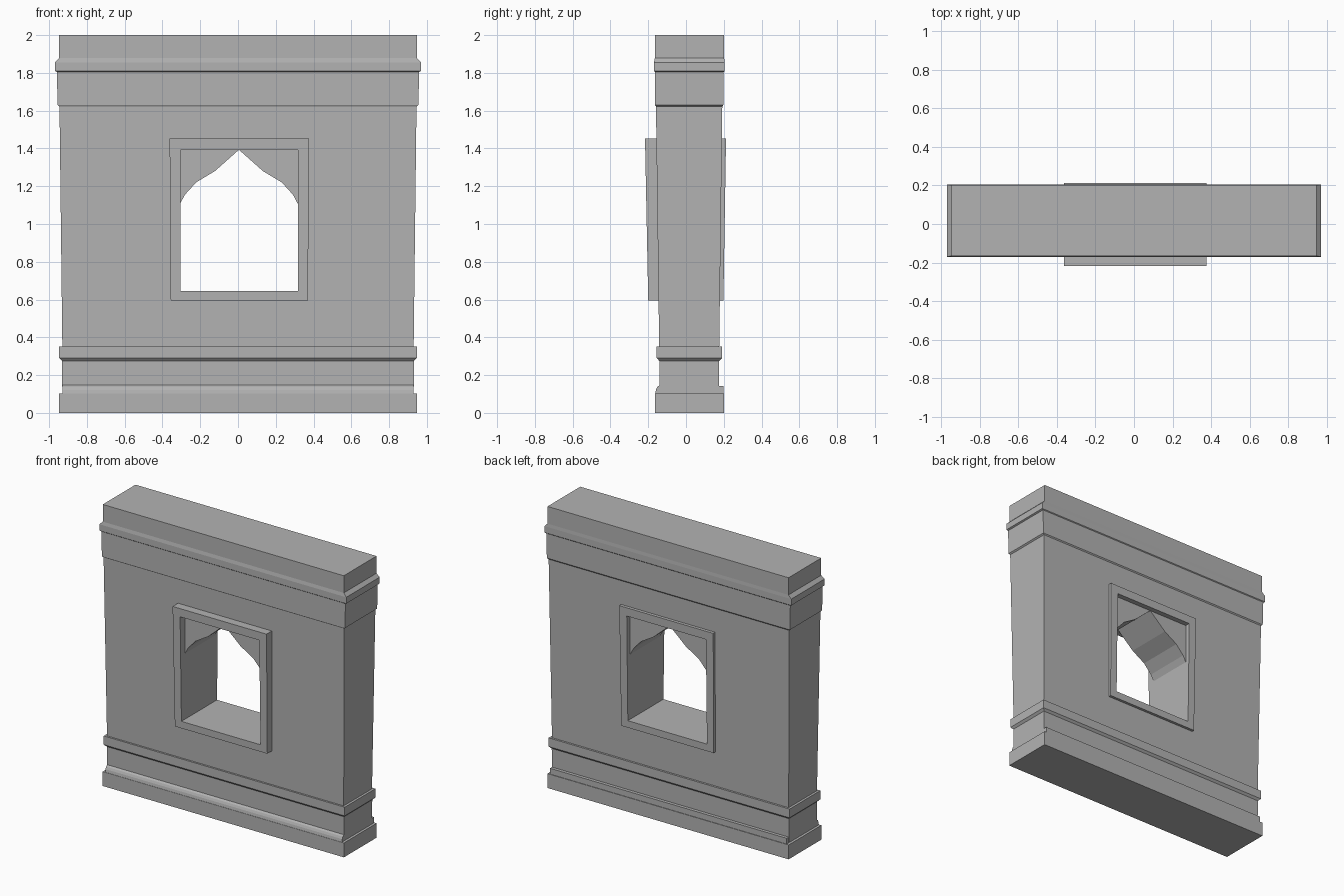
import bpy
import bmesh

cube = bpy.data.objects.get("Cube")
if cube:
    bpy.data.objects.remove(cube, do_unlink=True)

stone = bpy.data.materials.new("grey_stone")
stone.use_nodes = True
GREY = (0.45, 0.45, 0.45, 1)
stone.diffuse_color = GREY
stone.node_tree.nodes["Principled BSDF"].inputs["Base Color"].default_value = GREY


def finish(name, bm):
    bmesh.ops.recalc_face_normals(bm, faces=bm.faces)
    mesh = bpy.data.meshes.new(name)
    bm.to_mesh(mesh)
    bm.free()
    mesh.materials.append(stone)
    obj = bpy.data.objects.new(name, mesh)
    bpy.context.collection.objects.link(obj)
    return obj


def loft(name, rings):
    """Closed solid through matching rings of points."""
    bm = bmesh.new()
    loops = [[bm.verts.new(p) for p in ring] for ring in rings]
    n = len(loops[0])
    for a, b in zip(loops, loops[1:]):
        for i in range(n):
            j = (i + 1) % n
            bm.faces.new((a[i], a[j], b[j], b[i]))
    bm.faces.new(loops[0])
    bm.faces.new(loops[-1])
    return finish(name, bm)


def stack(name, levels):
    """Rectangles given as height, half width, front y, back y."""
    return loft(name, [[(-w, f, z), (w, f, z), (w, b, z), (-w, b, z)]
                       for z, w, f, b in levels])


# Wall with all its horizontal mouldings
wall = stack("wall", [
    (0, 0.948, -0.165, 0.202), (0.102, 0.948, -0.165, 0.202),
    (0.102, 0.93, -0.14, 0.175), (0.275, 0.932, -0.141, 0.176),
    (0.29, 0.947, -0.155, 0.19), (0.352, 0.947, -0.155, 0.19),
    (0.352, 0.93, -0.142, 0.176), (1.622, 0.945, -0.159, 0.192),
    (1.63, 0.955, -0.164, 0.198), (1.805, 0.959, -0.164, 0.199),
    (1.81, 0.97, -0.17, 0.204), (1.855, 0.97, -0.17, 0.204),
    (1.878, 0.947, -0.165, 0.202), (2, 0.947, -0.165, 0.202)])

# Plinth mouldings: rounded on the front, square on the back
profiles = {
    "front_plinth_moulding": [(-0.1, 0.1), (-0.163, 0.1), (-0.159, 0.122),
                              (-0.152, 0.137), (-0.14, 0.147), (-0.1, 0.147)],
    "back_plinth_moulding": [(0.1, 0.1), (0.198, 0.1), (0.198, 0.143), (0.1, 0.143)]}
for name, profile in profiles.items():
    loft(name, [[(x, y, z) for y, z in profile] for x in (-0.93, 0.93)])

# Rectangular window hole through the wall
CX, HALF, SILL, HEAD = 0.007, 0.311, 0.645, 1.393
M = 0.02
cutter = loft("window_cutter", [
    [(CX - HALF - M, y, SILL - M), (CX + HALF + M, y, SILL - M),
     (CX + HALF + M, y, HEAD + M), (CX - HALF - M, y, HEAD + M)] for y in (-1, 1)])
cutter.hide_render = True
cutter.hide_set(True)
hole = wall.modifiers.new("window_hole", 'BOOLEAN')
hole.object = cutter
hole.operation = 'DIFFERENCE'
hole.solver = 'EXACT'

# Window frame, a hollow surround leaning out with the wall
LOW, HIGH = 0.595, 1.452


def frame_corner(sx, z, half, back):
    t = (z - LOW) / (HIGH - LOW)
    y = 0.198 + 0.014 * t if back else -0.2 - 0.017 * t
    return (CX + sx * half, y, z)


bm = bmesh.new()
corners = []
for sx, top in ((-1, 0), (1, 0), (1, 1), (-1, 1)):
    outer = (HIGH if top else LOW, 0.369 if top else 0.363)
    inner = (HEAD if top else SILL, HALF)
    corners.append([bm.verts.new(frame_corner(sx, z, half, back))
                    for (z, half), back in ((outer, 0), (inner, 0), (inner, 1), (outer, 1))])
for i in range(4):
    a, b = corners[i], corners[(i + 1) % 4]
    for k in range(4):
        m = (k + 1) % 4
        bm.faces.new((a[k], b[k], b[m], a[m]))
finish("window_frame", bm)

# Pointed arch made by a pair of mirrored spandrels
ARCH = [(0.315, 1.4), (0, 1.4), (0, 1.393), (0.127, 1.28),
        (0.227, 1.22), (0.286, 1.155), (0.311, 1.108), (0.315, 1.108)]
for side, sx in (("left", 1), ("right", -1)):
    loft(side + "_arch_spandrel",
         [[(CX - 0.002 + sx * x, y, z) for x, z in ARCH] for y in (-0.16, 0.175)])
